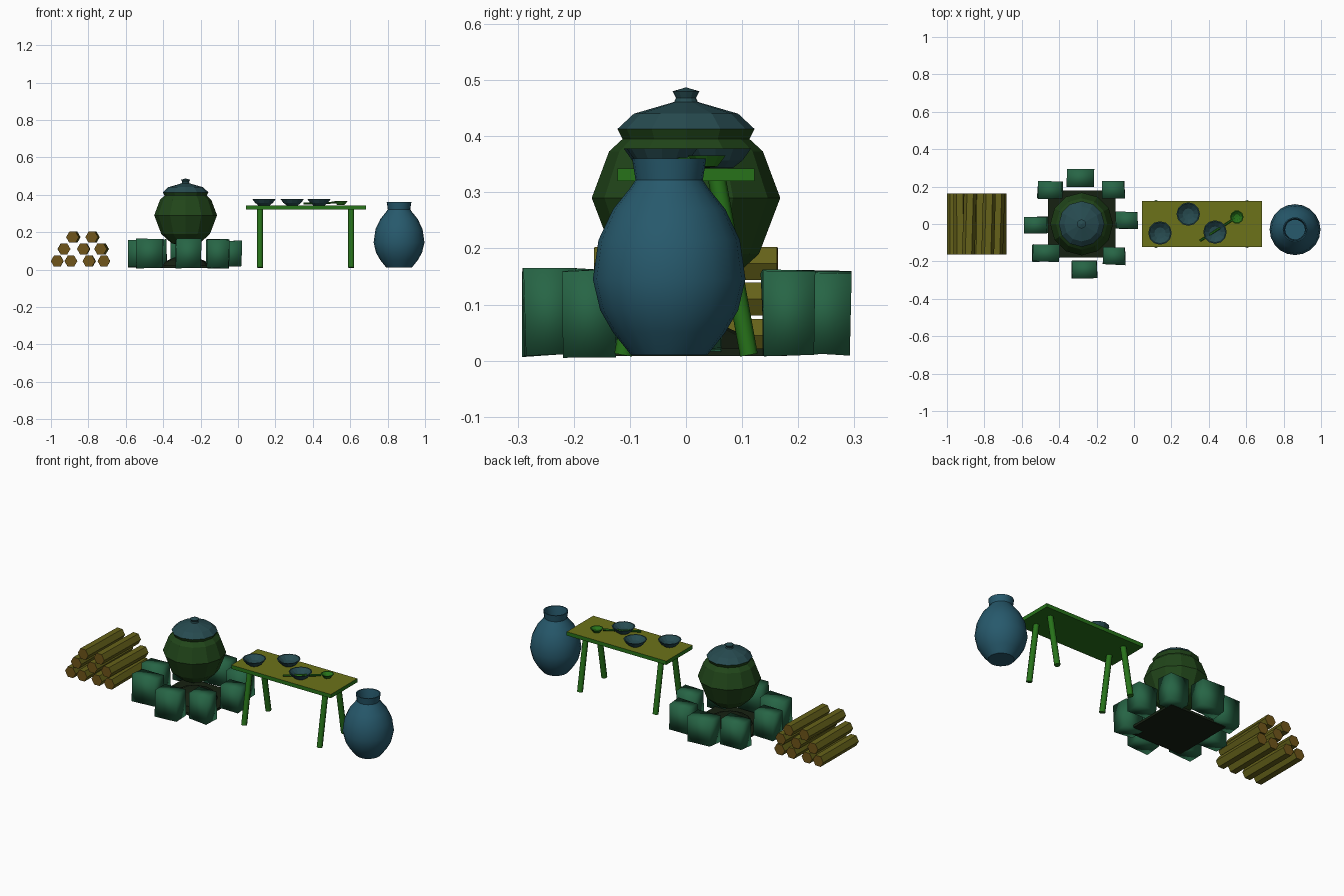
import bpy, bmesh, math, random
from mathutils import Vector

if "Cube" in bpy.data.objects:
    bpy.data.objects.remove(bpy.data.objects["Cube"])

random.seed(4)


def mat(name, rgb):
    m = bpy.data.materials.new(name)
    m.diffuse_color = (*rgb, 1)
    m.use_nodes = True
    m.node_tree.nodes["Principled BSDF"].inputs["Base Color"].default_value = m.diffuse_color
    return m


CLAY = mat("blue_clay", (0.02, 0.10, 0.15))
LID = mat("dark_clay", (0.02, 0.07, 0.08))
POT = mat("dark_green", (0.015, 0.06, 0.01))
STONE = mat("stone", (0.02, 0.13, 0.06))
ASH = mat("ash", (0.008, 0.015, 0.006))
BARK = mat("bark", (0.13, 0.12, 0.01))
CUT = mat("cut_wood", (0.16, 0.09, 0.01))
WOOD = mat("wood", (0.02, 0.17, 0.01))
BOARD = mat("board", (0.15, 0.17, 0.01))


def finish(name, bm, mats, angle=None):
    bmesh.ops.recalc_face_normals(bm, faces=bm.faces)
    me = bpy.data.meshes.new(name)
    bm.to_mesh(me)
    bm.free()
    for m in mats:
        me.materials.append(m)
    ob = bpy.data.objects.new(name, me)
    bpy.context.collection.objects.link(ob)
    if angle:
        bpy.ops.object.select_all(action='DESELECT')
        ob.select_set(True)
        bpy.context.view_layer.objects.active = ob
        bpy.ops.object.shade_smooth_by_angle(angle=math.radians(angle))
    return ob


def lathe(name, profile, sides, at, m, angle=None):
    """Turn (radius, z) points round z; radius 0 closes to a point."""
    bm = bmesh.new()
    rings = []
    for r, z in profile:
        n = sides if r > 0 else 1
        rings.append([bm.verts.new((at[0] + r * math.cos(math.tau * i / sides),
                                    at[1] + r * math.sin(math.tau * i / sides), z))
                      for i in range(n)])
    for a, b in zip(rings, rings[1:]):
        for i in range(sides):
            j = (i + 1) % sides
            quad = [a[i % len(a)], a[j % len(a)], b[j % len(b)], b[i % len(b)]]
            bm.faces.new(list(dict.fromkeys(quad)))
    return finish(name, bm, [m], angle)


def rod(name, a, b, r, sides, mats, angle=None):
    a, b = Vector(a), Vector(b)
    bm = bmesh.new()
    bmesh.ops.create_cone(bm, cap_ends=True, segments=sides, radius1=r, radius2=r,
                          depth=(b - a).length)
    for f in bm.faces:
        if len(f.verts) == sides and sides != 4:
            f.material_index = len(mats) - 1
    rot = (b - a).to_track_quat('Z', 'X').to_matrix()
    bmesh.ops.rotate(bm, verts=bm.verts, matrix=rot)
    bmesh.ops.translate(bm, verts=bm.verts, vec=(a + b) / 2)
    return finish(name, bm, mats, angle)


def box(name, c, s, mats, jitter=0, angle=None):
    bm = bmesh.new()
    bmesh.ops.create_cube(bm, size=1)
    for v in bm.verts:
        v.co = Vector([c[k] + v.co[k] * s[k] - math.copysign(random.random() * jitter, v.co[k])
                       for k in range(3)])
    bm.normal_update()
    for f in bm.faces:
        if f.normal.z > 0.9:
            f.material_index = len(mats) - 1
    return finish(name, bm, mats, angle)


# stacked firewood
for z, xs in ((0.045, (-0.967, -0.893, -0.797, -0.717)),
              (0.110, (-0.930, -0.827, -0.735)),
              (0.173, (-0.885, -0.782))):
    for x in xs:
        d = random.uniform(-0.002, 0.012)
        rod("log", (x, -0.163, z), (x + d, 0.163, z), 0.034, 6, [BARK, CUT])

# ring of hearth stones: x, y, width, height
for x, y, w, h in ((-0.286, 0.246, 0.155, 0.155), (-0.112, 0.182, 0.13, 0.155),
                   (-0.038, 0.020, 0.123, 0.14), (-0.107, -0.172, 0.125, 0.16),
                   (-0.264, -0.243, 0.14, 0.16), (-0.471, -0.155, 0.15, 0.162),
                   (-0.527, -0.005, 0.135, 0.15), (-0.449, 0.182, 0.14, 0.155)):
    box("hearth_stone", (x, y, 0.085), (w, 0.1, h), [STONE], 0.008, 100)

# ash bed and mound under the pot
PX = -0.28
box("ash_bed", (PX, 0, 0.015), (0.36, 0.36, 0.014), [ASH])
lathe("ash_mound", [(0.125, 0.02), (0.105, 0.045), (0.06, 0.065), (0, 0.07)], 12, (PX, 0), ASH)

# cooking pot and lid
lathe("cooking_pot", [(0, 0.125), (0.075, 0.14), (0.13, 0.19), (0.168, 0.29), (0.137, 0.373),
                      (0.113, 0.395), (0.122, 0.413)], 12, (PX, 0), POT)
lathe("pot_lid", [(0, 0.413), (0.122, 0.413), (0.093, 0.44), (0.021, 0.461), (0.018, 0.468),
                  (0.024, 0.48), (0, 0.487)], 12, (PX, 0), LID)

# table with splayed legs
box("table_top", (0.363, 0, 0.331), (0.642, 0.244, 0.022), [WOOD, BOARD])
for x in (0.118, 0.605):
    for s in (-1, 1):
        rod("table_leg", (x, s * 0.112, 0.01), (x, s * 0.055, 0.325), 0.016, 8, [WOOD], 50)

# bowls on the table
for x, y in ((0.139, -0.048), (0.290, 0.053), (0.433, -0.043)):
    lathe("bowl", [(0, 0.343), (0.03, 0.343), (0.048, 0.357), (0.063, 0.378), (0.057, 0.378),
                   (0.03, 0.356), (0, 0.352)], 12, (x, y), LID)

# ladle
lathe("ladle_bowl", [(0, 0.344), (0.02, 0.346), (0.036, 0.366), (0.031, 0.366),
                     (0.016, 0.353), (0, 0.351)], 10, (0.55, 0.037), WOOD)
rod("ladle_handle", (0.353, -0.09, 0.352), (0.522, 0.019, 0.358), 0.006, 6, [WOOD])

# water jar
lathe("water_jar", [(0, 0.01), (0.068, 0.01), (0.1, 0.05), (0.123, 0.09), (0.136, 0.145),
                    (0.126, 0.215), (0.1, 0.27), (0.07, 0.307), (0.06, 0.322), (0.066, 0.36),
                    (0.06, 0.36), (0.054, 0.32), (0.053, 0.3)], 20, (0.861, -0.03), CLAY, 40)
